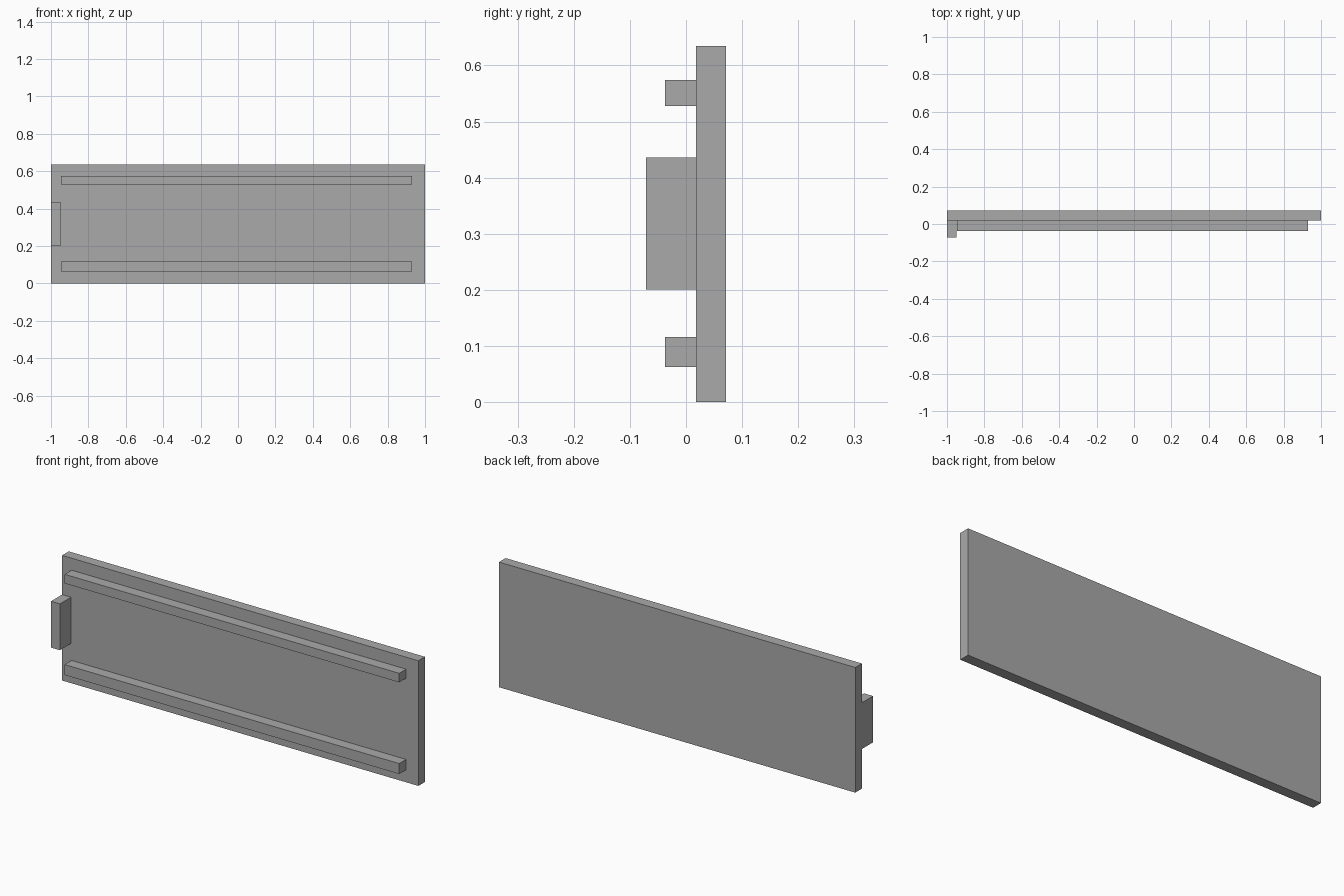
import bpy

cube = bpy.data.objects.get("Cube")
if cube:
    bpy.data.objects.remove(cube, do_unlink=True)

# Single flat colour
GREY = (0.4, 0.4, 0.4, 1.0)
grey = bpy.data.materials.new("plain grey")
grey.use_nodes = True
grey.diffuse_color = GREY
grey.node_tree.nodes["Principled BSDF"].inputs["Base Color"].default_value = GREY


def box(name, x, y, z):
    """Box spanning the (low, high) range given on each axis."""
    spans = (x, y, z)
    bpy.ops.mesh.primitive_cube_add(size=1, location=[(a + b) / 2 for a, b in spans])
    obj = bpy.context.object
    obj.name = name
    obj.scale = [b - a for a, b in spans]
    bpy.ops.object.transform_apply(location=False, rotation=False, scale=True)
    obj.data.materials.append(grey)
    return obj


FACE = 0.018  # front face of the panel

# Upright panel
box("panel", (-1, 1), (FACE, 0.071), (0, 0.635))

# Long rails across the front
for name, z in (("lower_rail", (0.063, 0.116)), ("upper_rail", (0.528, 0.574))):
    box(name, (-0.947, 0.931), (-0.037, FACE), z)

# Grip block at the right edge
box("edge_handle", (-1, -0.95), (-0.071, FACE), (0.201, 0.436))
